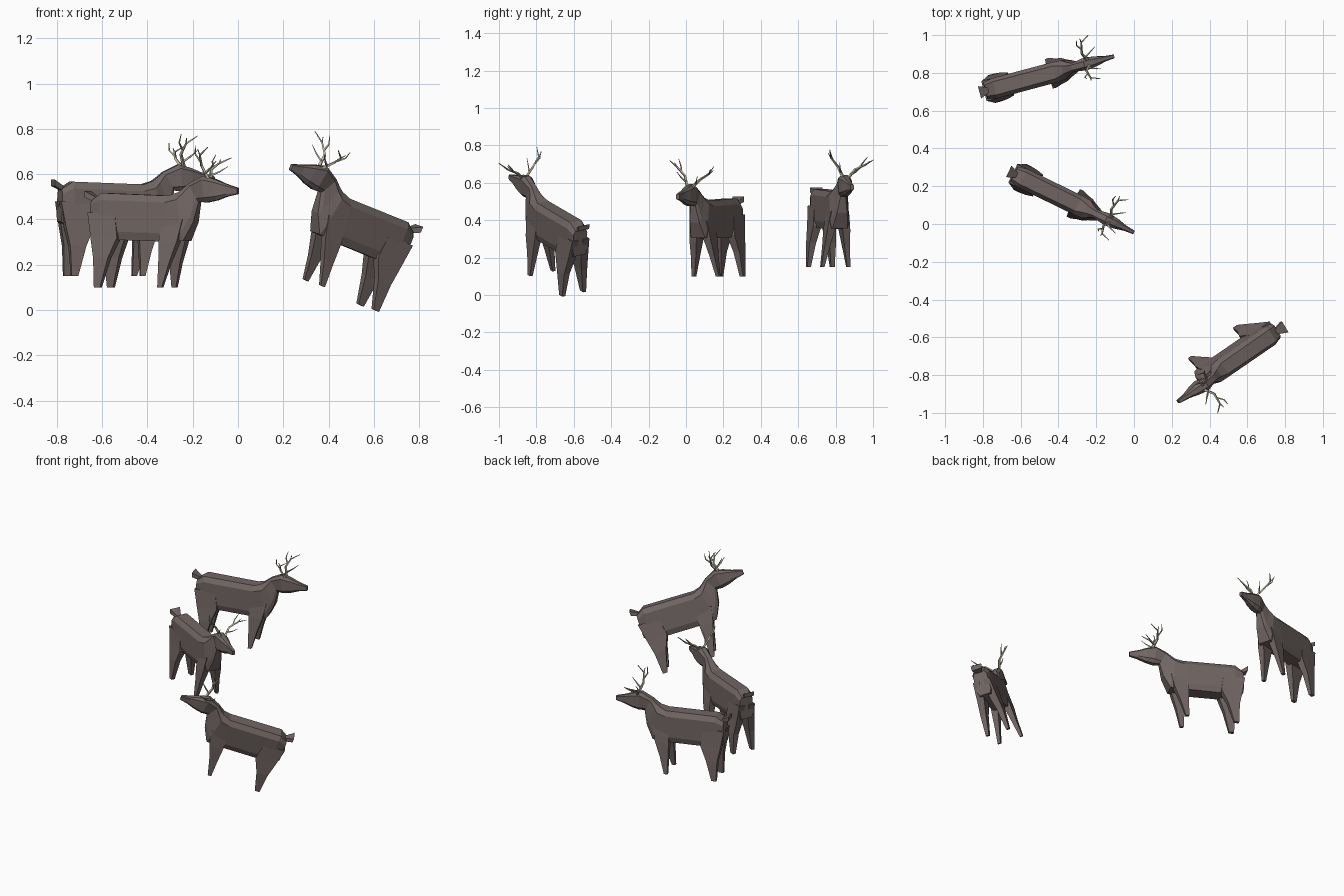
import bpy, bmesh, math
from mathutils import Vector, Matrix

if "Cube" in bpy.data.objects:
    bpy.data.objects.remove(bpy.data.objects["Cube"])

def material(name, rgb):
    m = bpy.data.materials.new(name)
    m.diffuse_color = (*rgb, 1)
    m.use_nodes = True
    m.node_tree.nodes["Principled BSDF"].inputs["Base Color"].default_value = m.diffuse_color
    return m

HIDE = material("brown_grey_hide", (0.165, 0.132, 0.127))
HORN = material("pale_antler", (0.50, 0.47, 0.34))

def loft(bm, rings):
    """Skin a list of closed rings and cap both ends."""
    vs = [[bm.verts.new(p) for p in r] for r in rings]
    n = len(vs[0])
    for a, b in zip(vs, vs[1:]):
        for i in range(n):
            j = (i + 1) % n
            bm.faces.new((a[i], a[j], b[j], b[i]))
    bm.faces.new(vs[0])
    bm.faces.new(vs[-1][::-1])

def finish(bm, name, mat):
    bmesh.ops.recalc_face_normals(bm, faces=bm.faces)
    me = bpy.data.meshes.new(name)
    bm.to_mesh(me)
    bm.free()
    me.materials.append(mat)
    return me

# Local deer frame: +x forward with the nose at x = 0, +y left, feet at z = 0
def body_ring(top, bot, wt, w, wb):
    t, b = Vector((top[0], 0, top[1])), Vector((bot[0], 0, bot[1]))
    half = [(t, wt), (t.lerp(b, .15), w), (t.lerp(b, .82), w), (b, wb)]
    left = [p + Vector((0, v, 0)) for p, v in half]
    right = [p - Vector((0, v, 0)) for p, v in reversed(half)]
    return left + right

# Body, neck and head
bm = bmesh.new()
loft(bm, [body_ring(*r) for r in [
    ((-.705, .385), (-.710, .240), .030, .044, .035),
    ((-.655, .417), (-.655, .212), .036, .055, .042),
    ((-.330, .405), (-.360, .203), .034, .055, .045),
    ((-.285, .420), (-.250, .205), .022, .052, .042),
    ((-.265, .435), (-.207, .288), .018, .036, .028),
    ((-.235, .460), (-.187, .378), .014, .023, .014),
    ((-.165, .493), (-.150, .375), .015, .034, .014),
    ((-.110, .478), (-.100, .385), .014, .027, .012),
    ((-.060, .458), (-.050, .402), .009, .015, .009),
    ((.000, .440), (.000, .412), .007, .010, .007)]])
BODY = finish(bm, "body", HIDE)

# Legs: rear x, front x, sideways centre, half width, height
HIND = [(-.714, -.58, .034, .020, .33), (-.695, -.565, .040, .023, .22),
        (-.677, -.605, .055, .018, .13), (-.672, -.642, .066, .010, 0)]
FORE = [(-.355, -.25, .032, .018, .30), (-.360, -.272, .042, .021, .20),
        (-.358, -.305, .055, .015, .11), (-.358, -.336, .072, .009, 0)]
bm = bmesh.new()
for leg in (HIND, FORE):
    for s in (1, -1):
        loft(bm, [[(a, s * (c - h), z), (b, s * (c - h), z),
                   (b, s * (c + h), z), (a, s * (c + h), z)] for a, b, c, h, z in leg])
LEGS = finish(bm, "legs", HIDE)

# Tail: a small wedge flaring backwards
bm = bmesh.new()
loft(bm, [[(x, -w, z - h), (x, w, z - h), (x, w, z + h), (x, -w, z + h)]
          for x, w, z, h in [(-.690, .014, .385, .012), (-.738, .034, .412, .014)]])
TAIL = finish(bm, "tail", HIDE)

# Antlers: tapered four-sided beams and tines, tilted with the head
BEAMS = [
    [(-.140, .012, .475, .009), (-.162, .048, .530, .007), (-.150, .098, .568, .005), (-.102, .122, .598, .002)],
    [(-.160, .070, .546, .005), (-.178, .088, .575, .004), (-.172, .106, .610, .0015)],
    [(-.150, .028, .500, .006), (-.118, .046, .520, .004), (-.085, .062, .548, .0015)],
    [(-.150, .098, .568, .004), (-.152, .118, .590, .0015)]]

def tube(bm, pts, s):
    ps = [Vector((x, s * y, z)) for x, y, z, r in pts]
    rings = []
    for i, p in enumerate(ps):
        d = (ps[min(i + 1, len(ps) - 1)] - ps[max(i - 1, 0)]).normalized()
        a = d.cross(Vector((1, 0, 0))).normalized()
        b = d.cross(a)
        rings.append([p + (a * math.cos(t) + b * math.sin(t)) * pts[i][3]
                      for t in (k * math.pi / 2 for k in range(4))])
    loft(bm, rings)

bm = bmesh.new()
for s in (1, -1):
    for pts in BEAMS:
        tube(bm, pts, s)
bmesh.ops.rotate(bm, cent=(-.14, 0, .47), verts=bm.verts,
                 matrix=Matrix.Rotation(math.radians(-11), 3, 'X'))
ANTLERS = finish(bm, "antlers", HORN)

def place(label, origin, forward, left):
    f = Vector(forward).normalized()
    l = Vector(left)
    l = (l - f * l.dot(f)).normalized()
    m = Matrix((f, l, f.cross(l))).transposed().to_4x4()
    m.translation = origin
    for me in (BODY, LEGS, TAIL, ANTLERS):
        ob = bpy.data.objects.new(f"{label}_{me.name}", me)
        bpy.context.collection.objects.link(ob)
        ob.matrix_world = m

def heading(deg):
    a = math.radians(deg)
    return (math.cos(a), math.sin(a), 0), (-math.sin(a), math.cos(a), 0)

# Three deer: two level ones and one climbing and leaning
place("back_deer", (-.105, .888, .15), *heading(15))
place("middle_deer", (0, -.045, .10), *heading(-26))
place("front_deer", (.068, -.958, .24), (-.768, -.535, .35), (.47, -.87, -.16))
